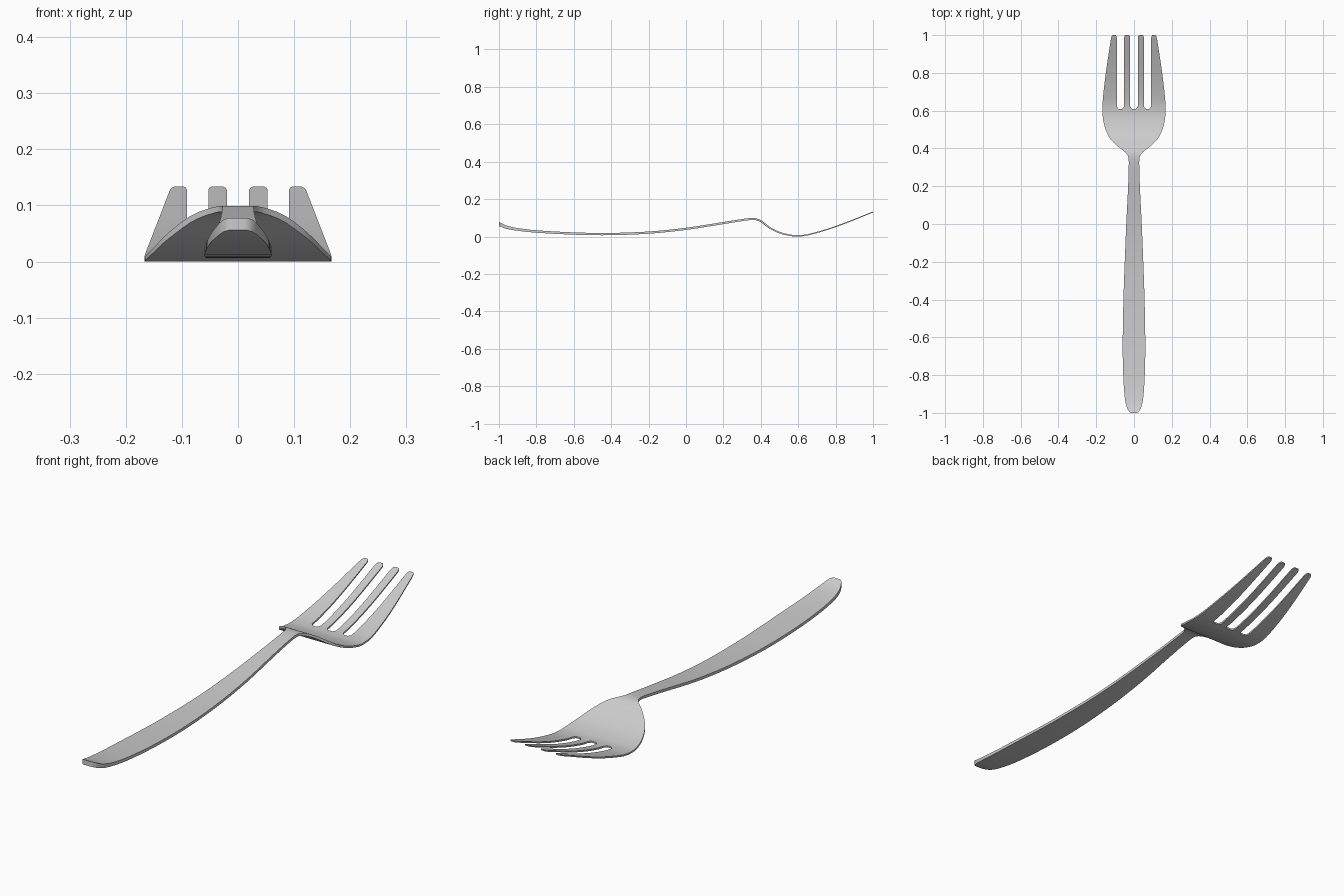
import bpy, bmesh, math

if "Cube" in bpy.data.objects:
    bpy.data.objects.remove(bpy.data.objects["Cube"])

# Profiles along the length: (y, value)
HEIGHT = [(-1, .068), (-.96, .051), (-.9, .039), (-.8, .028), (-.6, .017), (-.42, .014), (-.2, .022),
          (0, .042), (.2, .073), (.33, .093), (.37, .094), (.4, .083), (.45, .046), (.5, .022),
          (.55, .009), (.59, .0045), (.65, .010), (.8, .054), (1, .132)]
HALF_WIDTH = [(-1, .016), (-.993, .026), (-.98, .034), (-.95, .044), (-.9, .051), (-.8, .057), (-.65, .06),
              (-.4, .056), (-.2, .049), (0, .041), (.2, .031), (.3, .028), (.35, .029), (.368, .036),
              (.385, .052), (.41, .085), (.45, .125), (.5, .15), (.55, .163), (.6, .167),
              (.66, .165), (.8, .149), (1, .119)]
THICKNESS = [(-1, .02), (-.9, .014), (-.4, .012), (.3, .011), (.45, .009), (.6, .007), (1, .005)]


def sample(table, y):
    """Smooth cubic interpolation through the table."""
    n = len(table)
    y = min(max(y, table[0][0]), table[-1][0])
    i = next(k for k in range(n - 1) if y <= table[k + 1][0])

    def slope(k):
        a, b = table[max(k - 1, 0)], table[min(k + 1, n - 1)]
        return (b[1] - a[1]) / (b[0] - a[0])
    (y0, v0), (y1, v1) = table[i], table[i + 1]
    h = y1 - y0
    t = (y - y0) / h
    return ((2*t**3 - 3*t**2 + 1) * v0 + (t**3 - 2*t**2 + t) * h * slope(i)
            + (3*t**2 - 2*t**3) * v1 + (t**3 - t**2) * h * slope(i + 1))


def steps(a, b, n):
    return [a + (b - a) * i / n for i in range(n)]


# Columns across the bowl, lined up with tine and slot edges
half = [.011, .020, .053, .062, .082, .091, .167]
cols = [-x for x in reversed(half)] + half
slot_floor = {1.1, 1.2}
floor_x = {.011, .062, .082}
SLOT_Y, TINE_Y = .61, .622

bm = bmesh.new()


def bridge(a, b, pairs):
    for i in pairs:
        bm.faces.new((a[i], a[i + 1], b[i + 1], b[i]))


# Handle, neck and bowl as one flat sheet
ys = ([-1, -.993, -.98, -.965] + steps(-.95, -.8, 5) + steps(-.8, .3, 22)
      + steps(.3, .6, 30))
prev = None
for y in ys:
    w = sample(HALF_WIDTH, y)
    row = [bm.verts.new((x / .167 * w, y, 0)) for x in cols]
    if prev:
        bridge(prev, row, range(len(cols) - 1))
    prev = row

# Last bowl row dips at the slots to round their ends
root = []
for x in cols:
    y = SLOT_Y if abs(x) in floor_x else TINE_Y
    if abs(x) == .167:
        x = math.copysign(sample(HALF_WIDTH, y), x)
    root.append(bm.verts.new((x, y, 0)))
bridge(prev, root, range(len(cols) - 1))

# Four tines with rounded tips
tines = [i for i in range(len(cols) - 1)
         if abs(cols[i]) not in floor_x and abs(cols[i + 1]) not in floor_x]
for i in tines:
    prev = {i: root[i], i + 1: root[i + 1]}
    for y, k in [(v, 1) for v in steps(.65, .985, 14)] + [(.985, 1), (.994, .88), (1, .6)]:
        edge = [math.copysign(sample(HALF_WIDTH, y), x) if abs(x) == .167 else x
                for x in cols[i:i + 2]]
        mid = sum(edge) / 2
        row = {i + j: bm.verts.new((mid + (e - mid) * k, y, 0)) for j, e in enumerate(edge)}
        bridge(prev, row, [i])
        prev = row

# Give the sheet a lower and upper side, then bend it to the side profile
ext = bmesh.ops.extrude_face_region(bm, geom=bm.faces[:], use_keep_orig=True)
for v in ext["geom"]:
    if isinstance(v, bmesh.types.BMVert):
        v.co.z = 1
for v in bm.verts:
    y = v.co.y
    a, b = max(y - .005, -1), min(y + .005, 1)
    grade = (sample(HEIGHT, b) - sample(HEIGHT, a)) / (b - a)
    offset = sample(THICKNESS, y) / 2 * math.sqrt(1 + grade * grade)
    v.co.z = sample(HEIGHT, y) + (offset if v.co.z > .5 else -offset)
low = min(v.co.z for v in bm.verts)
for v in bm.verts:
    v.co.z -= low
bmesh.ops.recalc_face_normals(bm, faces=bm.faces[:])

mesh = bpy.data.meshes.new("fork")
bm.to_mesh(mesh)
bm.free()
steel = bpy.data.materials.new("steel grey")
steel.diffuse_color = (.6, .6, .6, 1)
steel.use_nodes = True
steel.node_tree.nodes["Principled BSDF"].inputs["Base Color"].default_value = steel.diffuse_color
mesh.materials.append(steel)
fork = bpy.data.objects.new("fork", mesh)
bpy.context.collection.objects.link(fork)
bpy.context.view_layer.objects.active = fork
fork.select_set(True)
bpy.ops.object.shade_smooth_by_angle(angle=math.radians(40))
